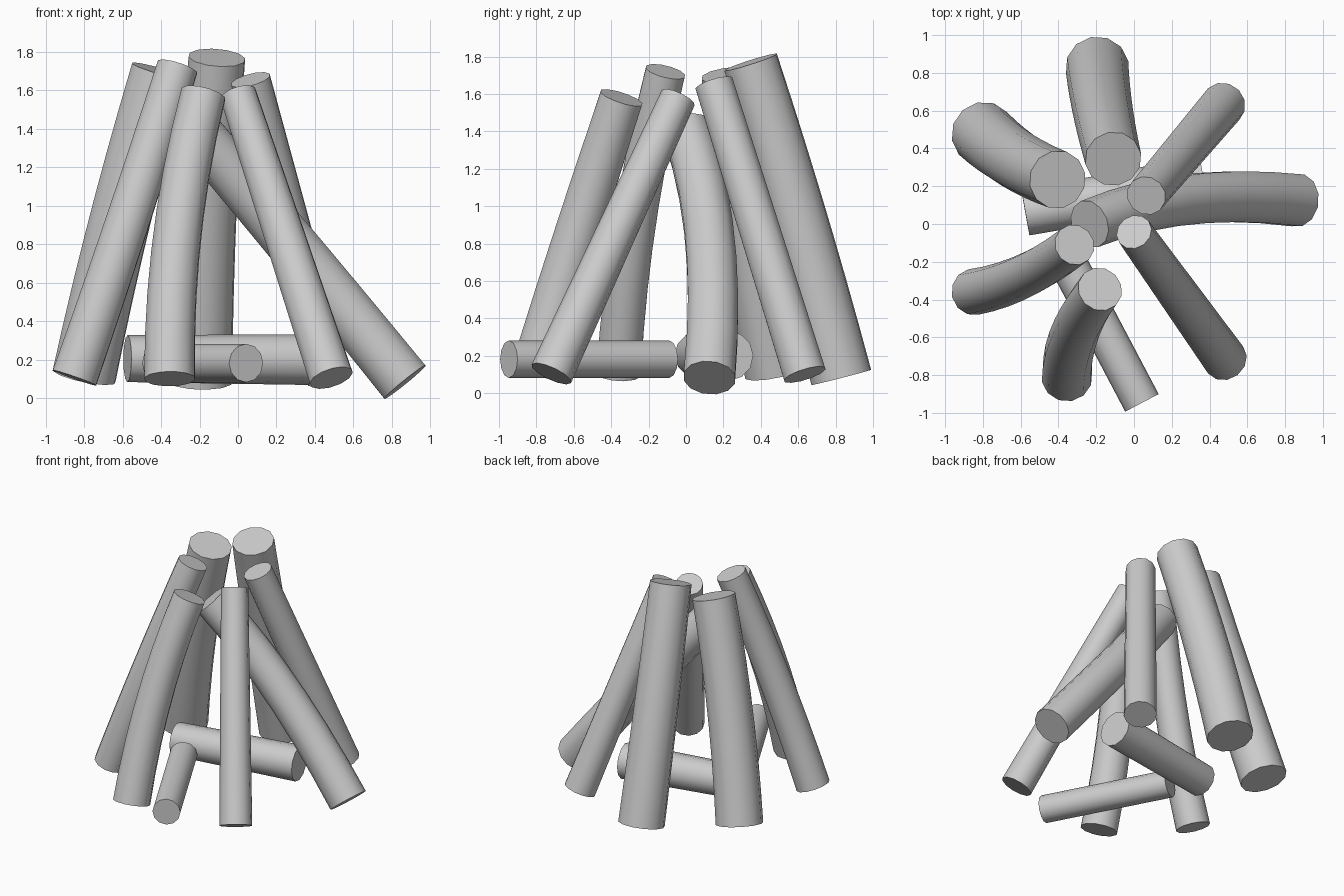
import bpy, bmesh, math
from mathutils import Vector

if "Cube" in bpy.data.objects:
    bpy.data.objects.remove(bpy.data.objects["Cube"])

wood = bpy.data.materials.new("plain grey")
wood.diffuse_color = (0.6, 0.6, 0.6, 1)
wood.use_nodes = True
wood.node_tree.nodes["Principled BSDF"].inputs["Base Color"].default_value = wood.diffuse_color
SIDES, RINGS = 12, 8


def log(name, start, end, r0, r1, mid=None):
    """Tapered log swept along a gentle arc from start through mid to end."""
    a, b = Vector(start), Vector(end)
    m = Vector(mid) if mid else (a + b) / 2
    c = 2 * m - (a + b) / 2                      # quadratic control point
    bm = bmesh.new()
    rings = []
    for i in range(RINGS):
        t = i / (RINGS - 1)
        p = (1 - t) ** 2 * a + 2 * t * (1 - t) * c + t * t * b
        d = ((1 - t) * (c - a) + t * (b - c)).normalized()
        u = d.cross(Vector((0.31, 0.95, 0.02))).normalized()
        if abs(d.y) > 0.8:
            u = d.cross(Vector((0, 0, 1))).normalized()
        v = d.cross(u)
        r = r0 + (r1 - r0) * t
        rings.append([bm.verts.new(p + r * (math.cos(k) * u + math.sin(k) * v))
                      for k in (2 * math.pi * j / SIDES for j in range(SIDES))])
    for lo, hi in zip(rings, rings[1:]):
        for j in range(SIDES):
            k = (j + 1) % SIDES
            bm.faces.new((lo[j], lo[k], hi[k], hi[j]))
    bm.faces.new(rings[0][::-1])
    bm.faces.new(rings[-1])
    bmesh.ops.recalc_face_normals(bm, faces=bm.faces)
    me = bpy.data.meshes.new(name)
    bm.to_mesh(me)
    bm.free()
    me.materials.append(wood)
    ob = bpy.data.objects.new(name, me)
    bpy.context.collection.objects.link(ob)
    bpy.ops.object.select_all(action='DESELECT')
    ob.select_set(True)
    bpy.context.view_layer.objects.active = ob
    bpy.ops.object.shade_smooth_by_angle(angle=math.radians(40))


# Leaning logs, from foot to tip
log("back_log", (-0.195, 0.83, 0.085), (-0.11, 0.345, 1.77), 0.168, 0.15,
    (-0.165, 0.60, 0.93))
log("back_left_log", (-0.80, 0.48, 0.115), (-0.405, 0.235, 1.70), 0.17, 0.155,
    (-0.62, 0.34, 0.90))
log("left_log", (-0.85, -0.36, 0.105), (-0.315, -0.11, 1.72), 0.123, 0.11,
    (-0.58, -0.275, 0.90))
log("front_log", (-0.355, -0.81, 0.10), (-0.18, -0.345, 1.58), 0.135, 0.12,
    (-0.315, -0.58, 0.85))
log("front_right_log", (0.485, -0.72, 0.105), (0.0, -0.042, 1.58), 0.117, 0.097)
log("back_right_log", (0.475, 0.635, 0.10), (0.065, 0.15, 1.655), 0.118, 0.106)
log("right_log", (0.868, 0.125, 0.083), (-0.235, 0.0, 1.41), 0.142, 0.13,
    (0.28, 0.13, 0.80))

# Logs lying on the ground
log("front_ground_log", (0.042, -0.947, 0.182), (-0.41, -0.09, 0.182), 0.1, 0.1)
log("back_ground_log", (-0.575, 0.06, 0.205), (0.37, 0.23, 0.2), 0.122, 0.132)
